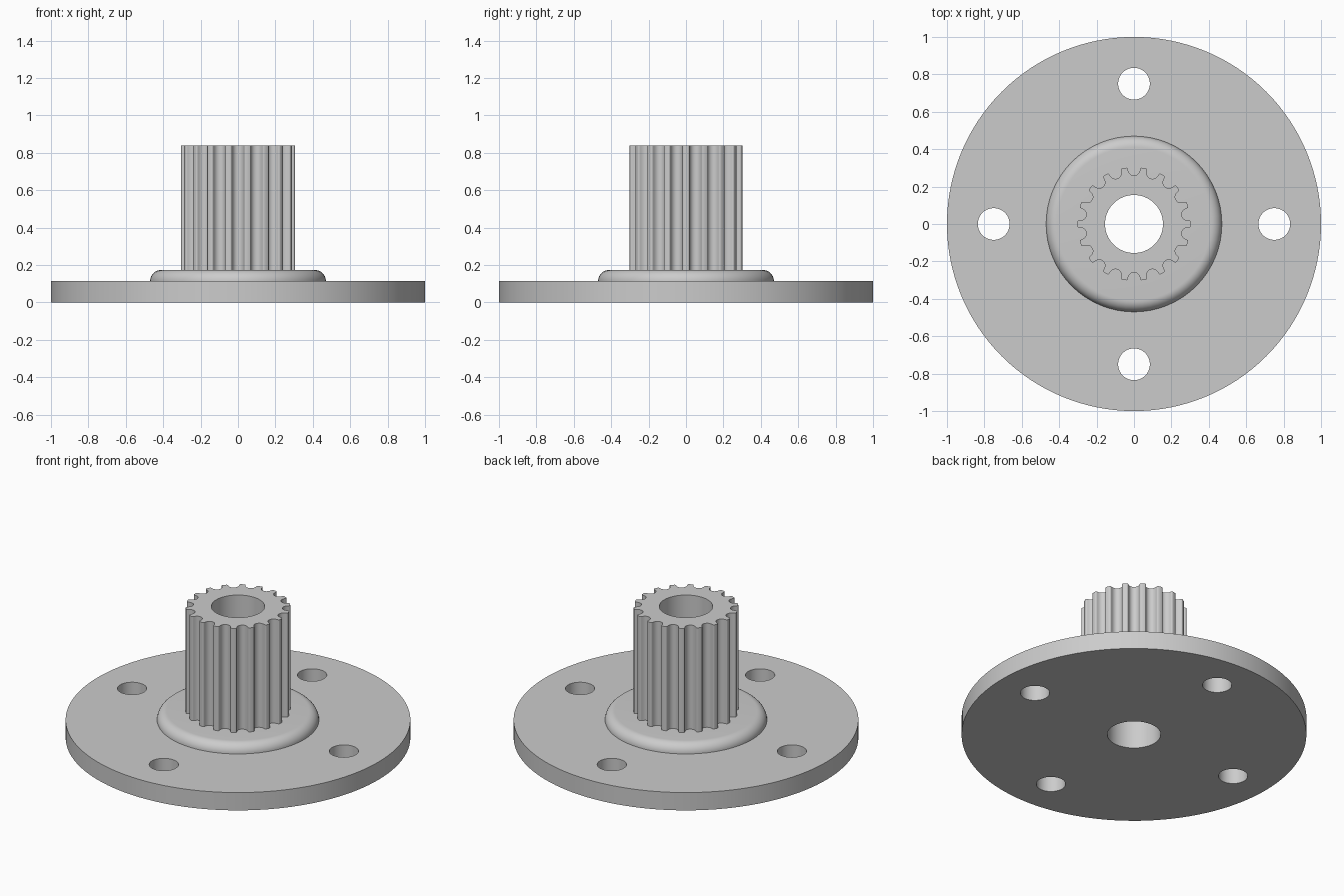
import bpy, bmesh
from math import sin, cos, pi, tau
from mathutils import Vector, Matrix

if "Cube" in bpy.data.objects:
    bpy.data.objects.remove(bpy.data.objects["Cube"])

BORE = 0.155
PLATE_TOP, COLLAR_TOP, TOTAL = 0.114, 0.174, 0.84
TEETH, TIP = 18, 0.304

grey = bpy.data.materials.new("plain_grey")
grey.use_nodes = True
grey.diffuse_color = (0.6, 0.6, 0.6, 1)
grey.node_tree.nodes["Principled BSDF"].inputs["Base Color"].default_value = (0.6, 0.6, 0.6, 1)


def circle(radius, count, x=0, y=0):
    return [(x + radius * cos(tau * i / count), y + radius * sin(tau * i / count))
            for i in range(count)]


def finish(bm, name):
    bmesh.ops.recalc_face_normals(bm, faces=bm.faces)
    mesh = bpy.data.meshes.new(name)
    bm.to_mesh(mesh)
    bm.free()
    mesh.materials.append(grey)
    obj = bpy.data.objects.new(name, mesh)
    bpy.context.collection.objects.link(obj)
    bpy.ops.object.select_all(action='DESELECT')
    obj.select_set(True)
    bpy.context.view_layer.objects.active = obj
    bpy.ops.object.shade_smooth_by_angle(angle=pi / 6)
    return obj


def add_loop(bm, points):
    verts = [bm.verts.new(p) for p in points]
    return [bm.edges.new((verts[i - 1], v)) for i, v in enumerate(verts)]


def extruded(name, loops, bottom, top):
    """Fill an outline with holes and extrude it upward."""
    bm = bmesh.new()
    edges = []
    for loop in loops:
        edges += add_loop(bm, [(x, y, bottom) for x, y in loop])
    bmesh.ops.triangle_fill(bm, use_beauty=True, edges=edges, normal=(0, 0, 1))
    ext = bmesh.ops.extrude_face_region(bm, geom=bm.faces[:], use_keep_orig=True)
    raised = [g for g in ext["geom"] if isinstance(g, bmesh.types.BMVert)]
    bmesh.ops.translate(bm, verts=raised, vec=(0, 0, top - bottom))
    return finish(bm, name)


# Mounting plate with centre bore and four bolt holes
bolt_holes = [circle(0.085, 40, 0.75 * cos(k * pi / 2), 0.75 * sin(k * pi / 2))
              for k in range(4)]
extruded("mounting_plate", [circle(1, 128), circle(BORE, 64)] + bolt_holes, 0, PLATE_TOP)

# Rounded collar, a lathed profile
bm = bmesh.new()
fillet = COLLAR_TOP - PLATE_TOP
profile = [(BORE, PLATE_TOP)]
for i in range(11):
    a = i / 10 * pi / 2
    profile.append((0.41 + fillet * cos(a), PLATE_TOP + fillet * sin(a)))
profile.append((BORE, COLLAR_TOP))
ring = add_loop(bm, [(r, 0, z) for r, z in profile])
bmesh.ops.spin(bm, geom=bm.verts[:] + ring, cent=(0, 0, 0), axis=(0, 0, 1),
               angle=tau, steps=64)
bmesh.ops.remove_doubles(bm, verts=bm.verts[:], dist=1e-5)
finish(bm, "rounded_collar")

# Half of one rounded groove: (sideways offset, depth below the tip)
half = [(0.0415, 0), (0.039, 0.0005), (0.036, 0.002), (0.034, 0.005), (0.0328, 0.009),
        (0.0315, 0.015), (0.029, 0.022), (0.0255, 0.029), (0.020, 0.035),
        (0.0138, 0.0393), (0.007, 0.0416)]
groove = half + [(0, 0.0424)] + [(-w, d) for w, d in reversed(half)]

# Toothed hub, with grooves facing front and back
outline = []
for k in range(TEETH):
    turn = Matrix.Rotation(pi / 2 + k * tau / TEETH, 2)
    for w, d in groove:
        reach = (TIP ** 2 - w ** 2) ** 0.5 if d == 0 else 0.3012 - d
        outline.append(tuple(turn @ Vector((reach, -w))))
extruded("toothed_hub", [outline, circle(BORE, 64)], COLLAR_TOP, TOTAL)
